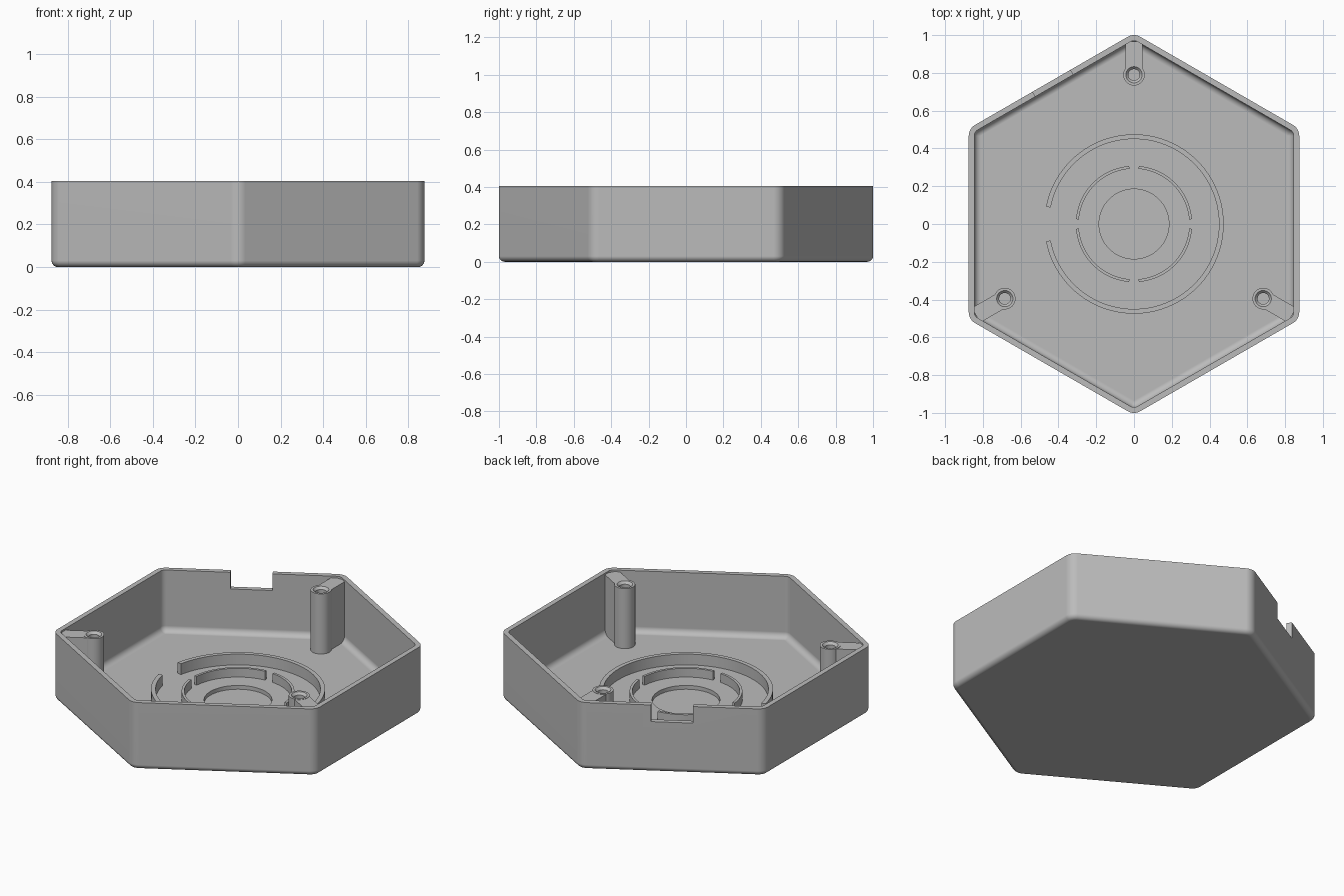
import bpy, bmesh
from math import sin, cos, pi, radians
from mathutils import Matrix

APOTHEM, CORNER, HEIGHT = 0.875, 0.067, 0.405
WALL, FLOOR = 0.03, 0.035
POST_TOP = 0.397

cube = bpy.data.objects.get("Cube")
if cube:
    bpy.data.objects.remove(cube)

grey = bpy.data.materials.new("plain_grey")
grey.use_nodes = True
grey.diffuse_color = (0.5, 0.5, 0.5, 1)
grey.node_tree.nodes["Principled BSDF"].inputs["Base Color"].default_value = (0.5, 0.5, 0.5, 1)


def finish(name, bm):
    bmesh.ops.remove_doubles(bm, verts=bm.verts, dist=1e-6)
    bmesh.ops.recalc_face_normals(bm, faces=bm.faces)
    mesh = bpy.data.meshes.new(name)
    bm.to_mesh(mesh)
    bm.free()
    mesh.materials.append(grey)
    obj = bpy.data.objects.new(name, mesh)
    bpy.context.collection.objects.link(obj)
    return obj


def activate(obj):
    bpy.ops.object.select_all(action='DESELECT')
    obj.select_set(True)
    bpy.context.view_layer.objects.active = obj


def smooth(obj):
    activate(obj)
    bpy.ops.object.shade_smooth_by_angle(angle=radians(35))
    obj.modifiers.new("flat_panels", 'WEIGHTED_NORMAL').keep_sharp = True


def loft(rings, closed=False):
    """Skin a list of equal-length point loops, capping the ends unless closed."""
    bm = bmesh.new()
    loops = [[bm.verts.new(p) for p in ring] for ring in rings]
    pairs = list(zip(loops, loops[1:]))
    if closed:
        pairs.append((loops[-1], loops[0]))
    for a, b in pairs:
        for i in range(len(a)):
            j = (i + 1) % len(a)
            bm.faces.new((a[i], a[j], b[j], b[i]))
    if not closed:
        bm.faces.new(loops[0])
        bm.faces.new(loops[-1])
    return bm


def circle(r, z, x=0, y=0, n=48):
    return [(x + r * cos(2 * pi * i / n), y + r * sin(2 * pi * i / n), z) for i in range(n)]


def hexagon(offset, z, steps=8):
    """Rounded hexagon loop, inset from the outer wall."""
    r = max(CORNER - offset, 0.002)
    reach = (APOTHEM - offset - r) * 2 / 3 ** 0.5
    pts = []
    for k in range(6):
        mid = radians(30 + 60 * k)
        for s in range(steps + 1):
            a = mid + radians(60) * (s / steps - 0.5)
            pts.append((reach * cos(mid) + r * cos(a), reach * sin(mid) + r * sin(a), z))
    return pts


def arc_ring(name, r_in, r_out, z0, z1, start, end, n=48):
    """Upright curved wall between two angles."""
    sections = []
    for i in range(n + 1):
        a = start + (end - start) * i / n
        sections.append([(r * cos(a), r * sin(a), z) for r, z in
                         ((r_in, z0), (r_out, z0), (r_out, z1), (r_in, z1))])
    smooth(finish(name, loft(sections)))


def cut(target, bm):
    cutter = finish("cutter", bm)
    cutter.hide_render = True
    mod = target.modifiers.new("cut", 'BOOLEAN')
    mod.operation, mod.solver, mod.object = 'DIFFERENCE', 'EXACT', cutter
    activate(target)
    bpy.ops.object.modifier_apply(modifier=mod.name)
    bpy.data.objects.remove(cutter)


# Tray shell: rounded bottom edge, straight wall, rim, filleted inside floor
R_OUT, R_IN, STEPS = 0.03, 0.035, 6
quarter = [pi / 2 * i / STEPS for i in range(STEPS + 1)]
rings = [hexagon(R_OUT * (1 - sin(t)), R_OUT * (1 - cos(t))) for t in quarter]
rings += [hexagon(0, HEIGHT), hexagon(WALL, HEIGHT)]
rings += [hexagon(WALL + R_IN * (1 - cos(t)), FLOOR + R_IN * (1 - sin(t))) for t in quarter]
shell = finish("tray_shell", loft(rings))

# Round recess in the floor
cut(shell, loft([circle(0.185, 0.012, n=64), circle(0.185, 0.1, n=64)]))

# Cable notch in the back right wall
notch = bmesh.new()
bmesh.ops.create_cube(notch, size=1, matrix=Matrix.Rotation(radians(120), 4, 'Z')
                      @ Matrix.Translation((APOTHEM, 0, HEIGHT))
                      @ Matrix.Diagonal((0.2, 0.23, 0.2, 1)))
cut(shell, notch)
smooth(shell)

# Raised rings around the recess
arc_ring("outer_ring", 0.45, 0.475, FLOOR - 0.01, 0.1, -pi + 0.195, pi - 0.195, 80)
for k in range(4):
    arc_ring(f"middle_ring_{k + 1}", 0.293, 0.308, FLOOR - 0.01, 0.088,
             k * pi / 2 + 0.083, (k + 1) * pi / 2 - 0.083, 20)

# Screw posts, each tied to its corner by a web
POST = 0.79
for name, angle in (("back", 90), ("right", 210), ("left", 330)):
    turn = Matrix.Rotation(radians(angle), 4, 'Z')
    profile = ((0.057, FLOOR - 0.01), (0.057, POST_TOP), (0.043, POST_TOP),
               (0.03, POST_TOP - 0.014), (0.03, POST_TOP - 0.2))
    post = loft([circle(r, z, x=POST, n=32) for r, z in profile])
    post.transform(turn)
    smooth(finish(name + "_screw_post", post))

    plan = ((0.822, -0.045), (0.966, -0.045), (0.966, 0.045), (0.822, 0.045), (0.84, 0))
    web = loft([[(x, y, z) for x, y in plan] for z in (FLOOR - 0.005, POST_TOP - 0.002)])
    web.transform(turn)
    finish(name + "_corner_web", web)
